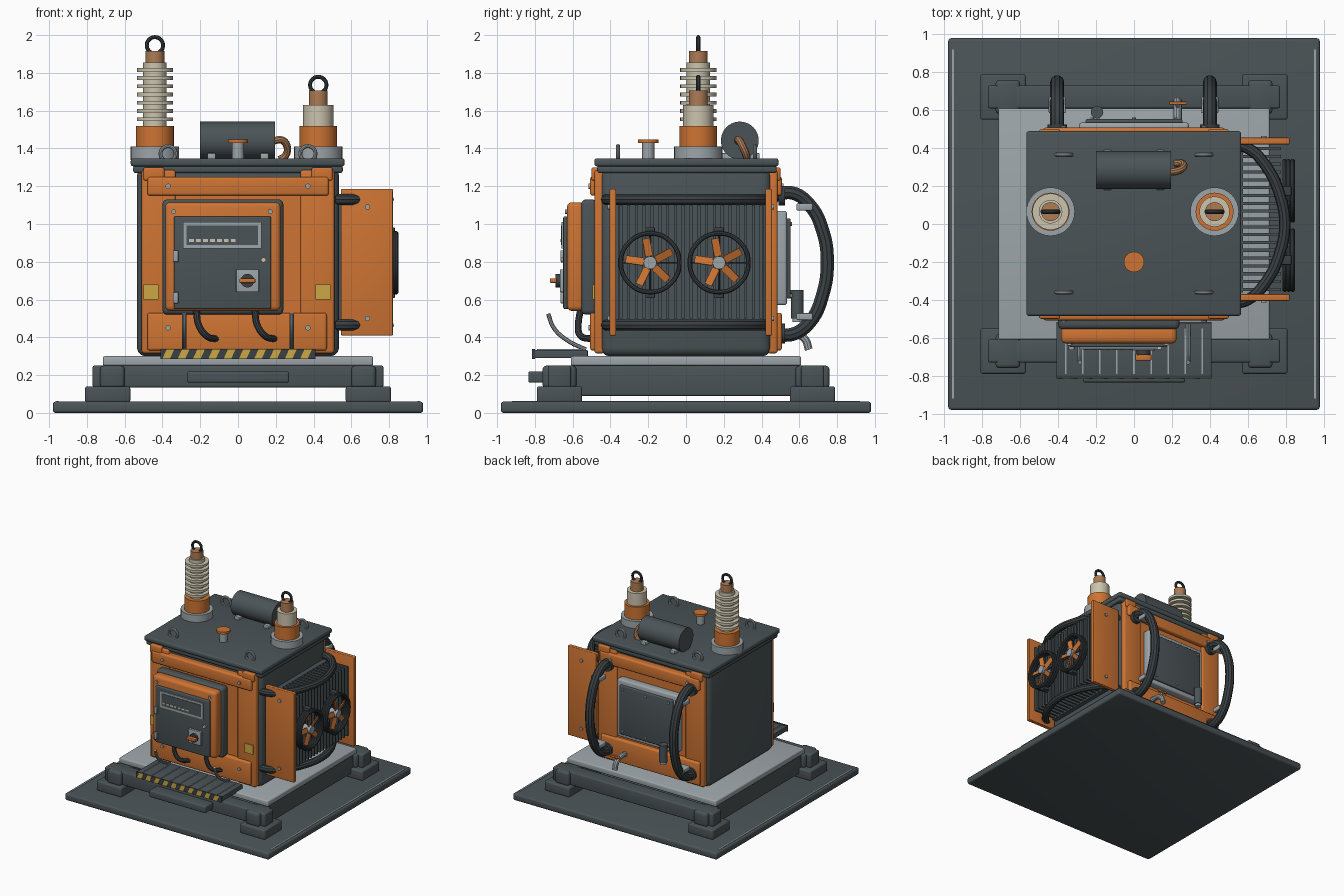
import bpy, bmesh, math
from mathutils import Vector, Matrix

if "Cube" in bpy.data.objects:
    bpy.data.objects.remove(bpy.data.objects["Cube"])


def material(name, r, g, b):
    m = bpy.data.materials.new(name)
    m.diffuse_color = (r, g, b, 1)
    m.use_nodes = True
    m.node_tree.nodes["Principled BSDF"].inputs["Base Color"].default_value = m.diffuse_color
    return m


DARK = material("slate paint", 0.070, 0.088, 0.095)
BLACK = material("charcoal", 0.042, 0.052, 0.057)
ORANGE = material("orange paint", 0.62, 0.175, 0.033)
GREY = material("light grey", 0.34, 0.38, 0.40)
BEIGE = material("cream ceramic", 0.60, 0.55, 0.42)
COPPER = material("copper", 0.42, 0.20, 0.09)
YELLOW = material("yellow", 0.60, 0.39, 0.06)


def finish(name, bm, mat):
    me = bpy.data.meshes.new(name)
    bmesh.ops.recalc_face_normals(bm, faces=bm.faces[:])
    bm.to_mesh(me)
    bm.free()
    me.materials.append(mat)
    me.shade_smooth()
    me.set_sharp_from_angle(angle=math.radians(32))
    ob = bpy.data.objects.new(name, me)
    bpy.context.collection.objects.link(ob)
    return ob


def boxes(name, mat, bevel, *specs):
    """Each spec is x0, x1, y0, y1, z0, z1."""
    bm = bmesh.new()
    for x0, x1, y0, y1, z0, z1 in specs:
        mx = (Matrix.Translation(((x0 + x1) / 2, (y0 + y1) / 2, (z0 + z1) / 2))
              @ Matrix.Diagonal((x1 - x0, y1 - y0, z1 - z0, 1)))
        bmesh.ops.create_cube(bm, size=1, matrix=mx)
    if bevel:
        bmesh.ops.bevel(bm, geom=bm.edges[:], offset=bevel, segments=3,
                        profile=0.5, affect='EDGES')
    return finish(name, bm, mat)


def cyls(name, mat, *specs, sides=32):
    """Each spec is start, end, radius."""
    bm = bmesh.new()
    for a, b, r in specs:
        a, b = Vector(a), Vector(b)
        rot = (b - a).to_track_quat('Z', 'Y').to_matrix().to_4x4()
        bmesh.ops.create_cone(bm, cap_ends=True, segments=sides, radius1=r, radius2=r,
                              depth=(b - a).length, matrix=Matrix.Translation((a + b) / 2) @ rot)
    return finish(name, bm, mat)


def tubes(name, mat, r, *paths, cyclic=False):
    cu = bpy.data.curves.new(name, 'CURVE')
    cu.dimensions = '3D'
    cu.bevel_depth, cu.bevel_resolution, cu.use_fill_caps = r, 3, True
    cu.resolution_u = 6
    for pts in paths:
        sp = cu.splines.new('BEZIER')
        sp.bezier_points.add(len(pts) - 1)
        sp.use_cyclic_u = cyclic
        for bp, p in zip(sp.bezier_points, pts):
            bp.co = p
            bp.handle_left_type = bp.handle_right_type = 'AUTO'
    tmp = bpy.data.objects.new(name + " path", cu)
    bpy.context.collection.objects.link(tmp)
    dg = bpy.context.evaluated_depsgraph_get()
    me = bpy.data.meshes.new_from_object(tmp.evaluated_get(dg))
    bpy.data.objects.remove(tmp)
    bm = bmesh.new()
    bm.from_mesh(me)
    me.materials.clear()
    return finish(name, bm, mat)


def ring(c, rad, axis):
    pts = []
    for i in range(8):
        u, v = rad * math.cos(i * math.pi / 4), rad * math.sin(i * math.pi / 4)
        pts.append((c[0], c[1] + u, c[2] + v) if axis == 'x' else (c[0] + u, c[1], c[2] + v))
    return pts


S = (-1, 1)
CORNERS = [(i, j) for i in S for j in S]


def span(s, a, b):
    return (a, b) if s > 0 else (-b, -a)


# Ground plate, skid and plinth
boxes("ground_plate", DARK, 0.015, (-0.98, 0.98, -0.98, 0.98, 0, 0.06))
boxes("plate_lines", GREY, 0, *[(s * 0.955 - 0.005, s * 0.955 + 0.005, -0.92, 0.92, 0.058, 0.063) for s in S])
boxes("foot_pads", DARK, 0.012, *[(*span(i, 0.57, 0.81), *span(j, 0.55, 0.79), 0.055, 0.14) for i, j in CORNERS])
boxes("foot_blocks", DARK, 0.02, *[(*span(i, 0.60, 0.73), *span(j, 0.58, 0.76), 0.13, 0.25) for i, j in CORNERS])
boxes("cross_rails", DARK, 0.01, *[(-0.77, 0.77, *span(j, 0.61, 0.73), 0.135, 0.25) for j in S])
boxes("side_rails", DARK, 0.01, *[(*span(i, 0.58, 0.70), -0.61, 0.61, 0.09, 0.25) for i in S])
boxes("lower_step", DARK, 0.01, (-0.27, 0.27, -0.835, -0.72, 0.16, 0.22))
boxes("plinth", GREY, 0.01, (-0.715, 0.715, -0.61, 0.61, 0.25, 0.30))

# Tank and lid
boxes("tank", DARK, 0.045, (-0.535, 0.535, -0.45, 0.45, 0.30, 1.30))
boxes("lid_gasket", DARK, 0.012, (-0.555, 0.555, -0.47, 0.48, 1.27, 1.31))
boxes("lid", DARK, 0.014, (-0.568, 0.565, -0.485, 0.49, 1.305, 1.348))

# Orange frame, front and back
for s, side in zip(S, ("front", "rear")):
    boxes(side + "_panel", ORANGE, 0, (-0.40, 0.40, *span(s, 0.44, 0.47), 0.33, 1.25))
    boxes(side + "_posts", ORANGE, 0.014, *[(*span(i, 0.33, 0.51), *span(s, 0.43, 0.485), 0.315, 1.285) for i in S])
    boxes(side + "_bars", ORANGE, 0.014, (-0.48, 0.48, *span(s, 0.45, 0.508), 1.15, 1.25),
          (-0.48, 0.47, *span(s, 0.45, 0.508), 0.33, 0.53))
    boxes(side + "_brackets", ORANGE, 0.01, *[(*span(i, 0.39, 0.50), *span(s, 0.44, 0.50), 1.23, 1.30) for i in S])
    cyls(side + "_bolts", GREY, *[((x, s * 0.50, z), (x, s * 0.517, z), 0.014)
                                  for x in (-0.37, 0.37) for z in (0.45, 1.20)], sides=12)

# Control cabinet
boxes("cabinet_back", DARK, 0.025, (-0.40, 0.24, -0.555, -0.47, 0.52, 1.13))
boxes("cabinet_shell", ORANGE, 0.025, (-0.385, 0.225, -0.63, -0.54, 0.54, 1.115))
boxes("cabinet_door", DARK, 0.008, (-0.34, 0.175, -0.65, -0.62, 0.55, 1.04))
boxes("display_frame", GREY, 0, (-0.29, 0.125, -0.658, -0.645, 0.87, 1.01))
boxes("display_screen", DARK, 0, (-0.272, 0.107, -0.662, -0.65, 0.888, 0.992))
boxes("display_marks", BEIGE, 0, *[(-0.26 + i * 0.037, -0.234 + i * 0.037, -0.665, -0.66, 0.906, 0.92) for i in range(7)])
boxes("door_hinges", GREY, 0.004, *[(-0.345, -0.315, -0.665, -0.63, z, z + 0.06) for z in (0.58, 0.80)])
boxes("switch_plate", GREY, 0.003, (-0.01, 0.11, -0.668, -0.64, 0.64, 0.76))
cyls("switch_dial", BLACK, ((0.05, -0.66, 0.70), (0.05, -0.69, 0.70), 0.036))
boxes("switch_lever", ORANGE, 0.005, (0.008, 0.092, -0.72, -0.685, 0.688, 0.712))
cyls("door_button", BEIGE, ((0.135, -0.64, 0.81), (0.135, -0.663, 0.81), 0.013), sides=16)
cyls("cabinet_bolts", GREY, *[((x, -0.62, 1.065), (x, -0.64, 1.065), 0.013) for x in (-0.34, 0.17)], sides=12)
boxes("warning_plates", YELLOW, 0, *[(x - 0.04, x + 0.04, -0.494, -0.48, 0.60, 0.68) for x in (-0.46, 0.45)])
tubes("cabinet_cables", BLACK, 0.018, *[[(x, -0.56, 0.54), (x + 0.01, -0.57, 0.47), (x + 0.05, -0.56, 0.41), (x + 0.11, -0.49, 0.39)]
                                        for x in (-0.22, 0.09)])

# Service step with hazard edge
boxes("service_step", DARK, 0.005, (-0.41, 0.41, -0.805, -0.52, 0.29, 0.333))
boxes("step_ridges", GREY, 0, *[(x / 100 - 0.004, x / 100 + 0.004, -0.79, -0.55, 0.33, 0.338) for x in range(-36, 37, 9)])
boxes("hazard_bar", BLACK, 0, (-0.41, 0.41, -0.814, -0.80, 0.285, 0.337))
bm = bmesh.new()
for i in range(10):
    x = -0.40 + i * 0.081
    vs = [bm.verts.new((x + dx, -0.8165, z)) for dx, z in ((0, 0.287), (0.04, 0.287), (0.062, 0.335), (0.022, 0.335))]
    f = bm.faces.new(vs)
    e = bmesh.ops.extrude_face_region(bm, geom=[f])
    bmesh.ops.translate(bm, vec=(0, 0.004, 0), verts=[v for v in e["geom"] if isinstance(v, bmesh.types.BMVert)])
finish("hazard_stripes", bm, YELLOW)
tubes("step_handles", GREY, 0.012, *[[(x, -0.73, 0.525), (x, -0.70, 0.45), (x, -0.63, 0.385), (x, -0.53, 0.335)]
                                     for x in (-0.285, 0.285)])

# Radiator: end plates, fins and bowed headers
boxes("radiator_plates", ORANGE, 0.006, (0.545, 0.82, 0.42, 0.455, 0.41, 1.185), (0.545, 0.82, -0.405, -0.37, 0.41, 1.185))
boxes("radiator_fins", DARK, 0, *[(0.56, 0.775, y - 0.008, y + 0.008, 0.50, 1.10)
                                  for y in [-0.345 + i * 0.0413 for i in range(19)]])
boxes("fin_spine", DARK, 0, (0.52, 0.575, -0.36, 0.41, 0.49, 1.10))
tubes("radiator_headers", BLACK, 0.03, *[[(0.51, -0.42, z), (0.60, -0.40, z), (0.70, -0.30, z), (0.77, -0.15, z), (0.795, 0, z),
                                          (0.77, 0.15, z), (0.70, 0.30, z), (0.60, 0.40, z), (0.51, 0.42, z)] for z in (0.465, 1.13)])
cyls("radiator_bolts", GREY, *[((0.685, a, z), (0.685, b, z), 0.014) for a, b in ((-0.40, -0.415), (0.45, 0.465))
                               for z in (0.50, 1.09)], sides=12)

# Fans
for n, y in enumerate((-0.19, 0.175)):
    tag = "fan_%d_" % (n + 1)
    tubes(tag + "rims", BLACK, 0.013, *[ring((x, y, 0.795), 0.155, 'x') for x in (0.795, 0.815, 0.837)], cyclic=True)
    cyls(tag + "hub", GREY, ((0.77, y, 0.795), (0.848, y, 0.795), 0.034))
    tubes(tag + "guard", BLACK, 0.005, *[[(0.80, y - 0.155 * math.cos(a), 0.795 - 0.155 * math.sin(a)),
                                          (0.80, y + 0.155 * math.cos(a), 0.795 + 0.155 * math.sin(a))]
                                         for a in (0, math.pi / 2)])
    boxes(tag + "mounts", BLACK, 0.004, *[(0.77, 0.83, y - 0.025, y + 0.025, z - 0.012, z + 0.012) for z in (0.62, 0.97)])
    bm = bmesh.new()
    for i in range(5):
        mx = (Matrix.Translation((0.822, y, 0.795)) @ Matrix.Rotation(math.radians(28 + 72 * i), 4, 'X')
              @ Matrix.Translation((0, 0.082, 0)) @ Matrix.Rotation(0.35, 4, 'Y') @ Matrix.Diagonal((0.008, 0.096, 0.042, 1)))
        bmesh.ops.create_cube(bm, size=1, matrix=mx)
    finish(tag + "blades", bm, ORANGE)

# Rear pipes, clamps, hatch and fittings
ARC = [(0.47, 1.15), (0.56, 1.165), (0.655, 1.10), (0.725, 0.96), (0.748, 0.80), (0.725, 0.63), (0.655, 0.48), (0.56, 0.415), (0.47, 0.42)]
PX = (-0.405, 0.40)
tubes("rear_pipes", BLACK, 0.037, *[[(x, y, z) for y, z in ARC] for x in PX])
cyls("pipe_flanges", BLACK, *[((x, 0.49, z), (x, 0.525, z), 0.052) for x in PX for z in (0.42, 1.15)])
boxes("pipe_clamps", GREY, 0.006, *[(x - 0.045, x + 0.045, 0.585, 0.67, z - 0.018, z + 0.018) for x in PX for z in (0.51, 1.09)])
boxes("hatch_frame", GREY, 0.015, (-0.29, 0.29, 0.46, 0.535, 0.57, 1.07))
boxes("hatch", DARK, 0.008, (-0.255, 0.255, 0.52, 0.553, 0.605, 1.03))
cyls("hatch_bolts", GREY, *[((x, 0.55, z), (x, 0.562, z), 0.01) for x in (-0.22, 0, 0.22) for z in (0.64, 1.0)], sides=10)
cyls("breather", DARK, ((-0.195, 0.59, 0.50), (-0.195, 0.59, 0.65), 0.033), sides=20)
cyls("breather_cap", GREY, ((-0.195, 0.59, 0.48), (-0.195, 0.59, 0.51), 0.026), ((-0.195, 0.50, 0.62), (-0.195, 0.58, 0.62), 0.014), sides=20)
tubes("drain_valve", GREY, 0.022, [(0.23, 0.49, 0.42), (0.23, 0.58, 0.42), (0.23, 0.63, 0.39), (0.23, 0.65, 0.335)])
boxes("drain_handle", ORANGE, 0.004, (0.185, 0.28, 0.63, 0.645, 0.435, 0.455))
cyls("drain_stem", GREY, ((0.23, 0.60, 0.40), (0.23, 0.64, 0.45), 0.01), sides=12)

# Bushings
for tag, x, rtop in (("tall_bushing_", -0.44, 1.952), ("short_bushing_", 0.425, 1.742)):
    def up(z0, z1, r):
        return ((x, 0.065, z0), (x, 0.065, z1), r)
    cyls(tag + "flange", GREY, up(1.34, 1.41, 0.128))
    cyls(tag + "collar", ORANGE, up(1.40, 1.52, 0.10))
    if x < 0:
        cyls(tag + "insulator", BEIGE, up(1.51, 1.855, 0.062),
             *[up(1.545 + i * 0.0435, 1.565 + i * 0.0435, 0.096) for i in range(7)])
    else:
        cyls(tag + "insulator", BEIGE, up(1.51, 1.63, 0.08))
    cyls(tag + "terminal", COPPER, up(rtop - 0.12, rtop - 0.035, 0.05))
    tubes(tag + "eye", BLACK, 0.011, ring((x, 0.065, rtop - 0.006), 0.043, 'y'), cyclic=True)

# Oil drum, relief valve and lifting eyes
cyls("oil_drum", DARK, ((-0.20, 0.285, 1.442), (0.195, 0.285, 1.442), 0.10), sides=40)
boxes("drum_feet", GREY, 0.006, *[(x - 0.022, x + 0.022, 0.18, 0.39, 1.34, 1.375) for x in (-0.14, 0.14)])
tubes("drum_pipe", COPPER, 0.02, [(0.19, 0.275, 1.44), (0.23, 0.28, 1.445), (0.26, 0.30, 1.41), (0.25, 0.32, 1.36), (0.22, 0.32, 1.34)])
cyls("relief_stem", GREY, ((0, -0.2, 1.34), (0, -0.2, 1.43), 0.032))
cyls("relief_cap", ORANGE, ((0, -0.2, 1.428), (0, -0.2, 1.447), 0.054))
tubes("lifting_eyes", GREY, 0.011, *[ring((i * 0.37, y, 1.372), 0.04, 'y') for i in S for y in (-0.36, 0.365)], cyclic=True)
